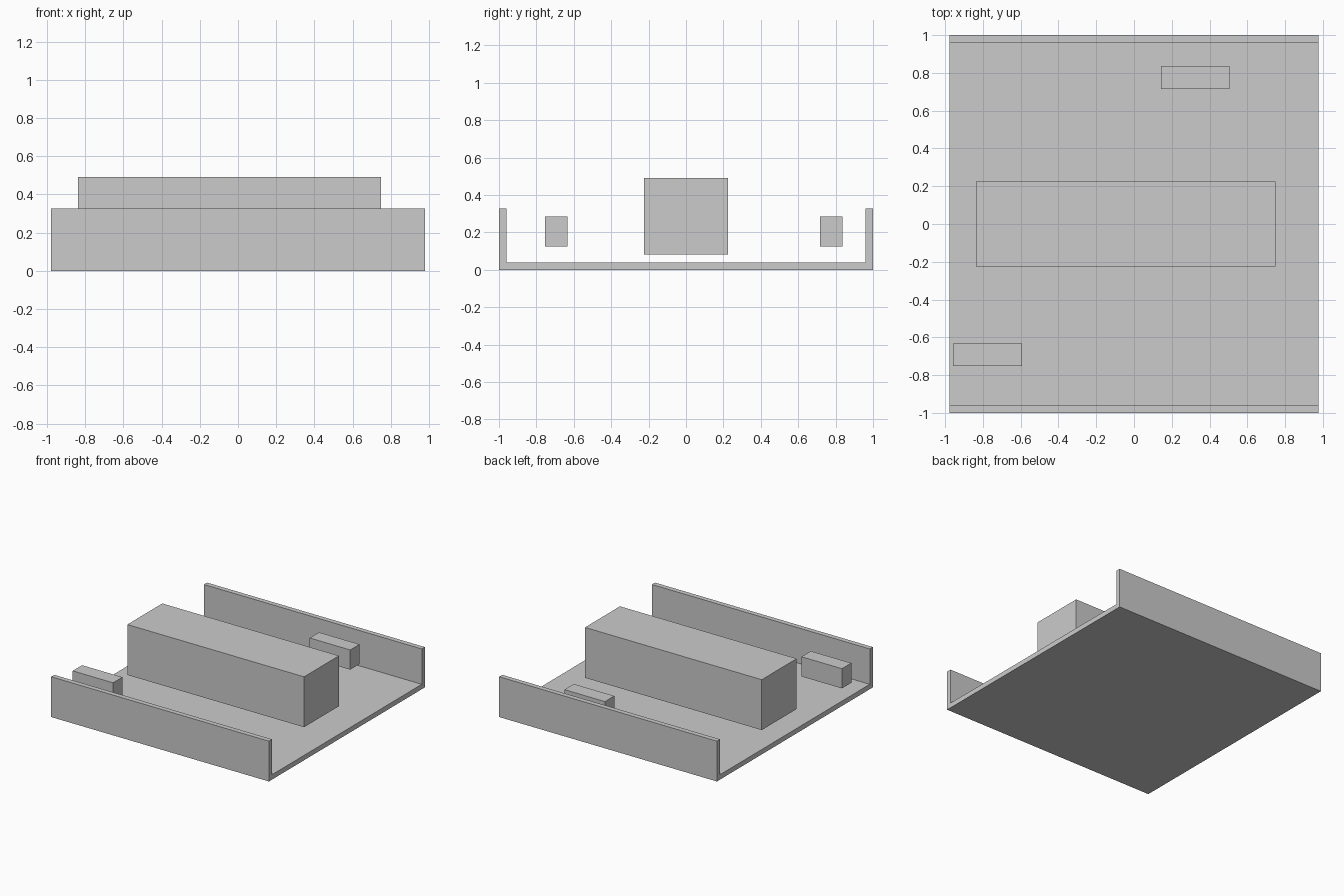
import bpy
import bmesh

if "Cube" in bpy.data.objects:
    bpy.data.objects.remove(bpy.data.objects["Cube"])


def new_object(name, bm):
    bmesh.ops.recalc_face_normals(bm, faces=bm.faces[:])
    mesh = bpy.data.meshes.new(name)
    bm.to_mesh(mesh)
    bm.free()
    obj = bpy.data.objects.new(name, mesh)
    bpy.context.collection.objects.link(obj)
    return obj


def box(name, x, y, z):
    """Box from (min, max) ranges on each axis."""
    bm = bmesh.new()
    bmesh.ops.create_cube(bm, size=1)
    for v in bm.verts:
        v.co = [lo + (c + 0.5) * (hi - lo) for c, (lo, hi) in zip(v.co, (x, y, z))]
    return new_object(name, bm)


# Open tray: U-shaped cross-section (y, z) extruded along x
half_length, wall_top, thick = 0.978, 0.327, 0.04
half = [(1, 0), (1, wall_top), (1 - thick, wall_top), (1 - thick, thick)]
profile = half + [(-y, z) for y, z in reversed(half)]
bm = bmesh.new()
end = bm.faces.new([bm.verts.new((-half_length, y, z)) for y, z in profile])
side = bmesh.ops.extrude_face_region(bm, geom=[end], use_keep_orig=True)["geom"]
for v in side:
    if isinstance(v, bmesh.types.BMVert):
        v.co.x = half_length
new_object("tray", bm)

# Large central block, raised above the floor
box("central_block", (-0.837, 0.75), (-0.224, 0.224), (0.083, 0.492))

# Two small blocks, raised beside the walls
for name, x, y in (("front_small_block", -0.957, -0.753),
                   ("back_small_block", 0.143, 0.716)):
    box(name, (x, x + 0.363), (y, y + 0.12), (0.126, 0.286))
